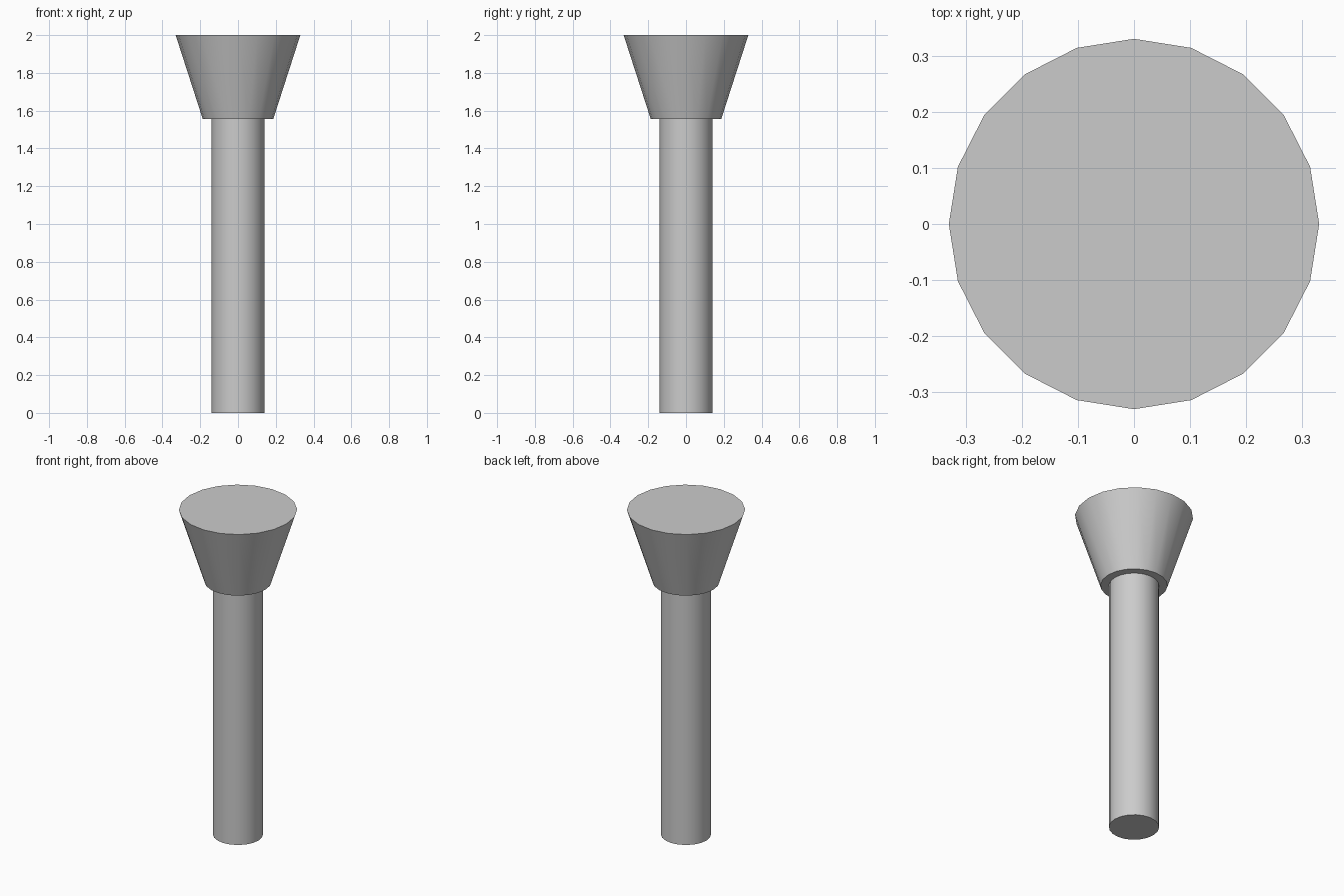
import bpy
import math

if "Cube" in bpy.data.objects:
    bpy.data.objects.remove(bpy.data.objects["Cube"])


def tapered_cylinder(name, r_bottom, r_top, z0, z1, sides=20):
    bpy.ops.mesh.primitive_cone_add(vertices=sides, radius1=r_bottom, radius2=r_top,
                                    depth=z1 - z0, location=(0, 0, (z0 + z1) / 2))
    part = bpy.context.object
    part.name = name
    bpy.ops.object.shade_smooth_by_angle(angle=math.radians(30))
    return part


HEAD_Z = 1.557

# Straight shaft from the ground to the underside of the head
tapered_cylinder("shaft", 0.14, 0.14, 0, HEAD_Z)

# Flared head, wider at the flat top
tapered_cylinder("flared_head", 0.187, 0.33, HEAD_Z, 2.0)
